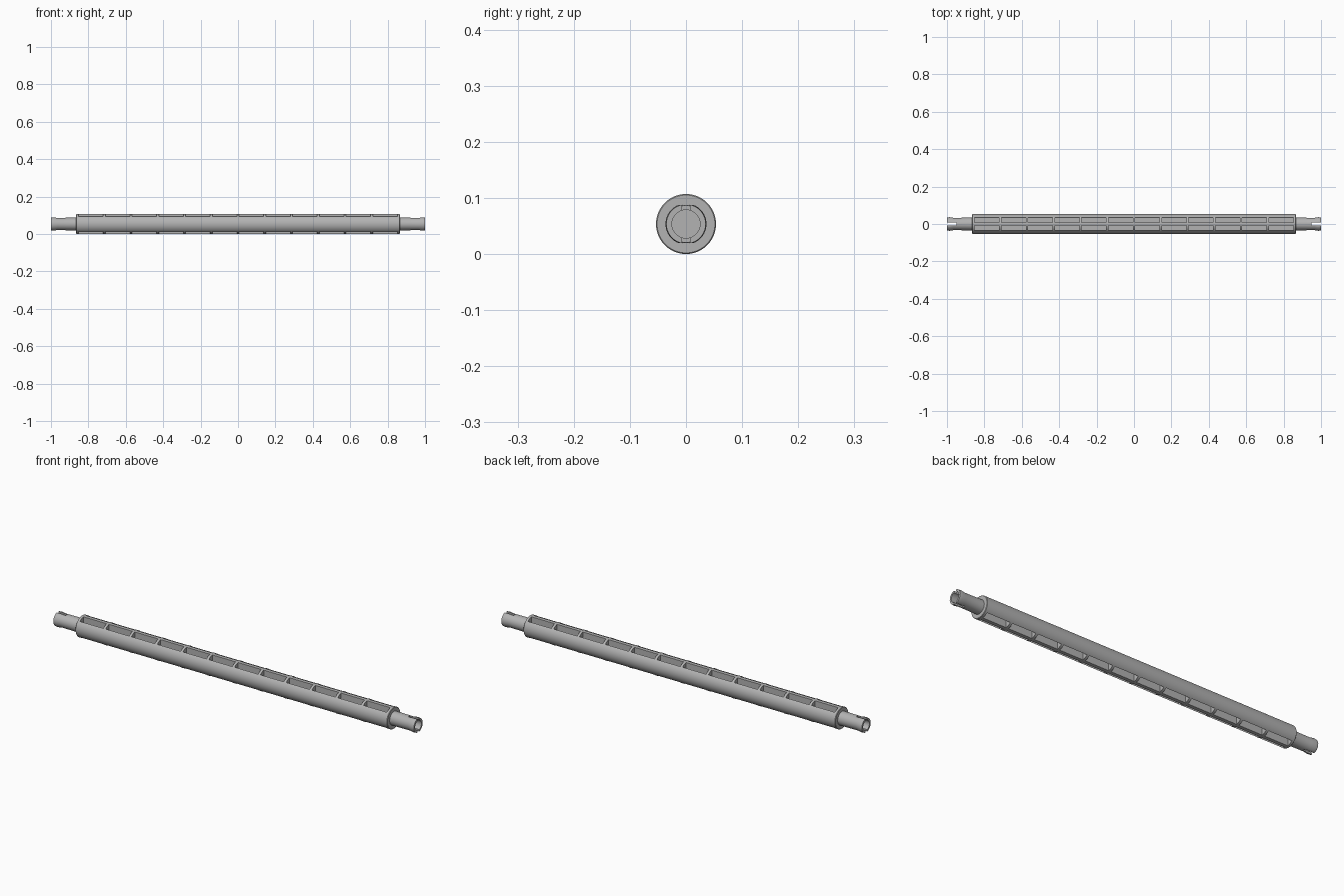
import bpy, bmesh, math
from mathutils import Matrix, Vector

if "Cube" in bpy.data.objects:
    bpy.data.objects.remove(bpy.data.objects["Cube"], do_unlink=True)

R = 0.0535          # barrel radius, also the height of the axis
BODY = 0.865        # half length of the barrel
PITCH = 0.143       # rib spacing
CELLS = 12
SIDES = 64

grey = bpy.data.materials.new("plain_grey")
grey.use_nodes = True
colour = (0.45, 0.45, 0.45, 1)
grey.diffuse_color = colour
grey.node_tree.nodes["Principled BSDF"].inputs["Base Color"].default_value = colour


def make_object(name, bm):
    bmesh.ops.recalc_face_normals(bm, faces=bm.faces)
    mesh = bpy.data.meshes.new(name)
    bm.to_mesh(mesh)
    bm.free()
    mesh.materials.append(grey)
    obj = bpy.data.objects.new(name, mesh)
    bpy.context.collection.objects.link(obj)
    return obj


def add_box(bm, centre, size):
    m = Matrix.Translation(Vector(centre)) @ Matrix.Diagonal((*size, 1))
    bmesh.ops.create_cube(bm, size=1, matrix=m)


def cut(obj, bm):
    cutter = make_object("cutter", bm)
    cutter.hide_render = True
    mod = obj.modifiers.new("cut", 'BOOLEAN')
    mod.operation = 'DIFFERENCE'
    mod.solver = 'EXACT'
    mod.object = cutter
    bpy.context.view_layer.objects.active = obj
    bpy.ops.object.modifier_apply(modifier=mod.name)
    bpy.data.objects.remove(cutter, do_unlink=True)


# Lathed shaft: barrel, hollow pins and a snap lip at each tip
half = [(0.90, 0), (0.90, 0.025), (1.0, 0.025), (1.0, 0.035), (0.985, 0.0365),
        (0.965, 0.033), (BODY, 0.034), (BODY, R - 0.002), (BODY - 0.002, R)]
profile = half + [(-x, r) for x, r in reversed(half)]
bm = bmesh.new()
verts = [bm.verts.new((x, 0, R + r)) for x, r in profile]
edges = [bm.edges.new(pair) for pair in zip(verts, verts[1:])]
bmesh.ops.spin(bm, geom=verts + edges, cent=(0, 0, R), axis=(1, 0, 0),
               angle=math.tau, steps=SIDES, use_duplicate=False)
bmesh.ops.remove_doubles(bm, verts=bm.verts, dist=1e-5)
shaft = make_object("ribbed_shaft", bm)

# Two rows of pockets above and below, leaving ribs, a web and a middle plate
bm = bmesh.new()
for i in range(CELLS):
    x = (i - (CELLS - 1) / 2) * PITCH
    for side in (-1, 1):
        for up in (-1, 1):
            add_box(bm, (x, side * 0.0225, R + up * 0.038), (PITCH - 0.013, 0.027, 0.06))
cut(shaft, bm)

# Vertical slots through the pin tips
bm = bmesh.new()
for end in (-1, 1):
    add_box(bm, (end * 0.985, 0, R), (0.07, 0.0145, 0.12))
cut(shaft, bm)

# Flats above and below the snap lips
bm = bmesh.new()
for end in (-1, 1):
    for up in (-1, 1):
        add_box(bm, (end * 0.95, 0, R + up * 0.0535), (0.14, 0.12, 0.04))
cut(shaft, bm)

bpy.ops.object.select_all(action='DESELECT')
shaft.select_set(True)
bpy.context.view_layer.objects.active = shaft
bpy.ops.object.shade_smooth_by_angle(angle=math.radians(30))
